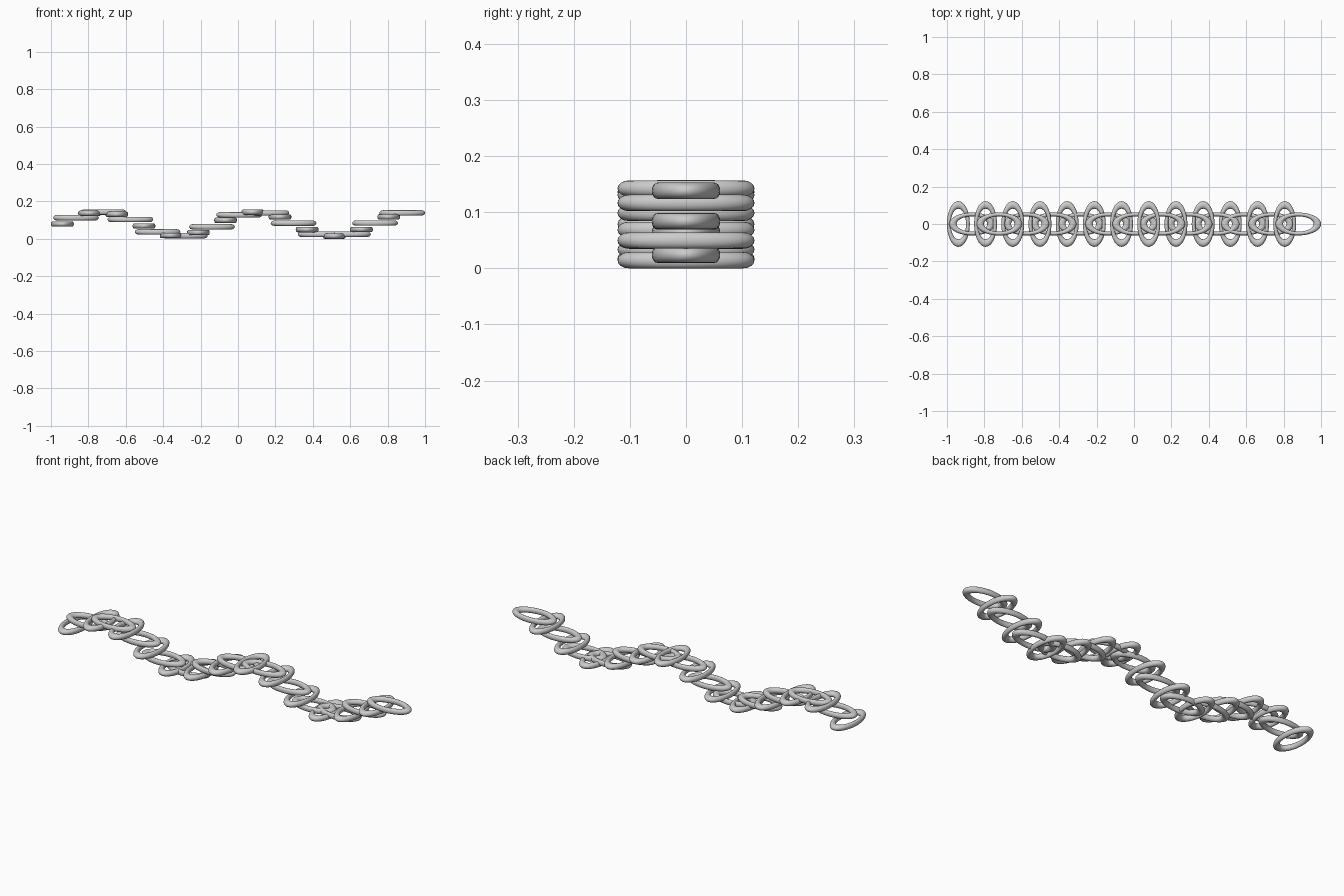
import bpy, math

if "Cube" in bpy.data.objects:
    bpy.data.objects.remove(bpy.data.objects["Cube"])

N = 26            # links in the chain
STEP = 0.0727     # spacing along x
R, TUBE = 0.0728, 0.0144
LONG, SHORT = 1.4, 0.7
AMP = 0.0643      # height of the wave
BASE = AMP + TUBE
X0 = -1 + (R + TUBE) * SHORT


def add_link(i):
    # oval ring, alternately lying across and along the chain
    z = BASE + AMP * math.sin(0.55 * i)
    bpy.ops.mesh.primitive_torus_add(major_radius=R, minor_radius=TUBE,
                                     major_segments=48, minor_segments=16,
                                     location=(X0 + i * STEP, 0, z))
    link = bpy.context.object
    link.name = f"chain_link_{i + 1:02d}"
    link.scale = (SHORT, LONG, 1) if i % 2 == 0 else (LONG, SHORT, 1)
    bpy.ops.object.transform_apply(location=False, rotation=False, scale=True)
    bpy.ops.object.shade_smooth()


# wavy chain
for i in range(N):
    add_link(i)
